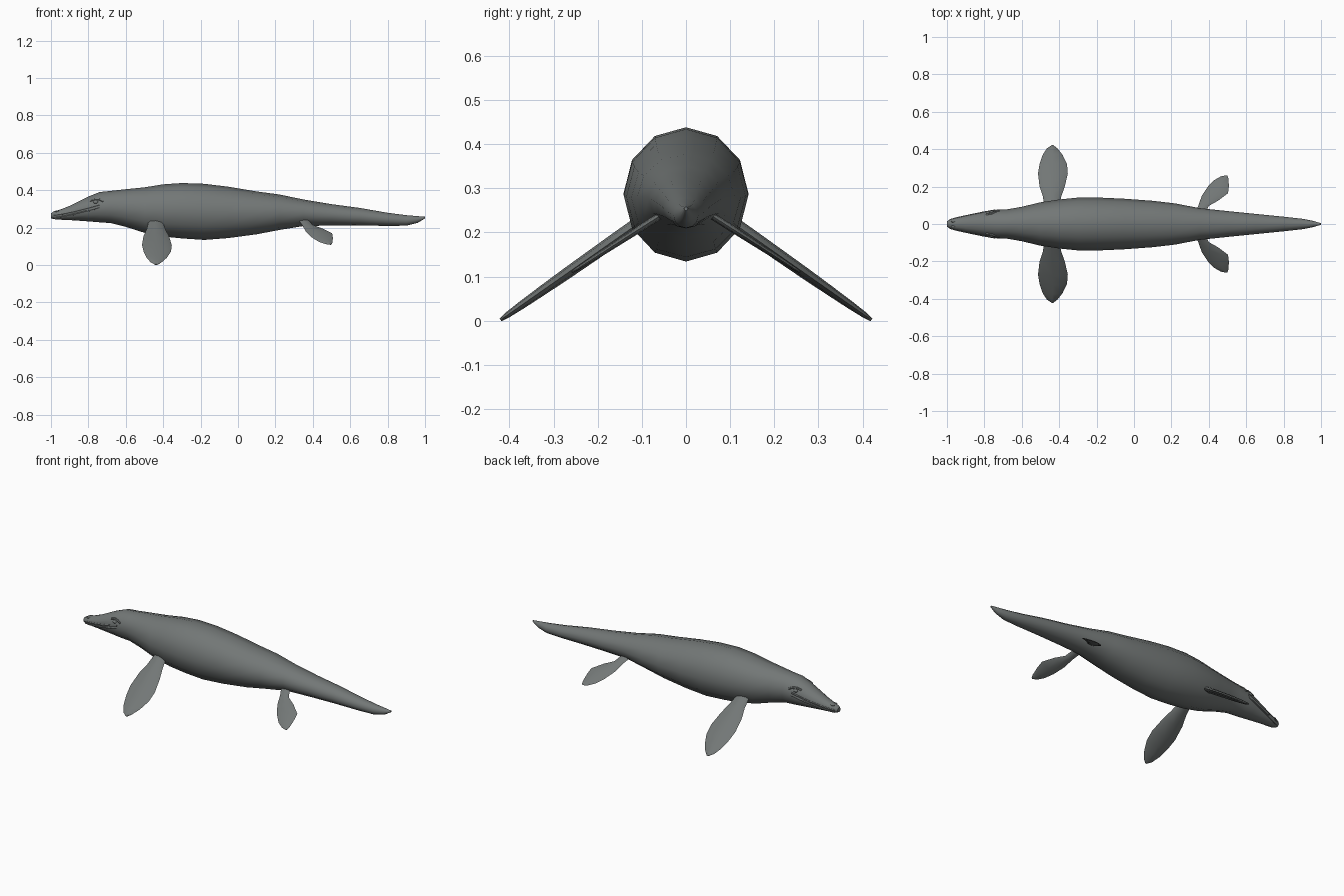
import bpy, bmesh, math
from mathutils import Vector

cube = bpy.data.objects.get("Cube")
if cube:
    bpy.data.objects.remove(cube, do_unlink=True)

skin = bpy.data.materials.new("slate grey skin")
skin.use_nodes = True
GREY = (0.17, 0.185, 0.182, 1)
skin.diffuse_color = GREY
skin.node_tree.nodes["Principled BSDF"].inputs["Base Color"].default_value = GREY


def finish(obj, angle=40):
    obj.data.materials.clear()
    obj.data.materials.append(skin)
    bpy.ops.object.select_all(action='DESELECT')
    bpy.context.view_layer.objects.active = obj
    obj.select_set(True)
    bpy.ops.object.shade_smooth_by_angle(angle=math.radians(angle))
    return obj


def loft(name, rings, angle=40):
    """Skin a list of equal-length point rings and cap both ends."""
    bm = bmesh.new()
    loops = [[bm.verts.new(p) for p in ring] for ring in rings]
    n = len(loops[0])
    for a, b in zip(loops, loops[1:]):
        for i in range(n):
            j = (i + 1) % n
            bm.faces.new((a[i], a[j], b[j], b[i]))
    bm.faces.new(loops[0])
    bm.faces.new(loops[-1])
    bmesh.ops.recalc_face_normals(bm, faces=bm.faces)
    mesh = bpy.data.meshes.new(name)
    bm.to_mesh(mesh)
    bm.free()
    obj = bpy.data.objects.new(name, mesh)
    bpy.context.collection.objects.link(obj)
    return finish(obj, angle)


# Body stations from snout to tail: x, underside, back, half width
STATIONS = [
    (-1.0, .25, .276, .014), (-.985, .245, .287, .024), (-.95, .242, .296, .034),
    (-.9, .24, .316, .045), (-.8, .233, .366, .066), (-.74, .228, .39, .076),
    (-.68, .224, .396, .078), (-.6, .204, .405, .092), (-.5, .172, .415, .116),
    (-.4, .152, .431, .131), (-.3, .142, .438, .141), (-.18, .134, .434, .141),
    (-.05, .144, .418, .135), (.1, .164, .393, .124), (.22, .187, .377, .11),
    (.35, .208, .35, .085), (.5, .211, .325, .069), (.65, .211, .305, .054),
    (.8, .209, .279, .039), (.9, .21, .266, .028), (.96, .225, .261, .016),
    (1.0, .249, .258, .004)]
SIDES = 12


def body_ring(x, low, high, w):
    mid, h = (low + high) / 2, (high - low) / 2
    return [(x, w * math.sin(a), mid + h * math.cos(a))
            for a in (2 * math.pi * i / SIDES for i in range(SIDES))]


loft("body", [body_ring(*s) for s in STATIONS])


def body_side(x, z):
    """Half width of the body at a given length and height."""
    for a, b in zip(STATIONS, STATIONS[1:]):
        if a[0] <= x <= b[0]:
            t = (x - a[0]) / (b[0] - a[0])
            low, high, w = (a[k] + t * (b[k] - a[k]) for k in (1, 2, 3))
            u = (z - (low + high) / 2) / ((high - low) / 2)
            return w * math.sqrt(max(0, 1 - u * u))
    return 0


# Flippers: leading and trailing (x, y) pairs from root to tip
FORE = [((-.48, .1), (-.4, .1)), ((-.488, .15), (-.388, .15)), ((-.505, .2), (-.37, .2)),
        ((-.513, .27), (-.354, .27)), ((-.505, .32), (-.358, .32)),
        ((-.488, .37), (-.382, .37)), ((-.465, .405), (-.41, .405)), ((-.442, .42), (-.43, .42))]
HIND = [((.325, .06), (.38, .06)), ((.345, .1), (.4, .097)), ((.362, .15), (.45, .125)),
        ((.395, .2), (.503, .165)), ((.43, .235), (.507, .2)),
        ((.465, .255), (.506, .24)), ((.493, .26), (.5, .257))]


def flipper(name, outline, side, root_y, root_z, slope, thick):
    normal = Vector((0, slope, 1)).normalized()
    rings = []
    for k, pair in enumerate(outline):
        lead, trail = (Vector((x, y, root_z - slope * (y - root_y))) for x, y in pair)
        t = thick * (1 - .75 * (k / (len(outline) - 1)) ** 2)
        ring = []
        for i in range(8):
            a = math.pi * i / 4
            p = lead.lerp(trail, .5 - .5 * math.cos(a)) + normal * t * math.sin(a)
            ring.append((p.x, side * p.y, p.z))
        rings.append(ring)
    loft(name, rings, 60)


def tube(name, points, radius):
    curve = bpy.data.curves.new(name, 'CURVE')
    curve.dimensions = '3D'
    curve.bevel_depth = radius
    curve.bevel_resolution = 1
    curve.use_fill_caps = True
    spline = curve.splines.new('POLY')
    spline.points.add(len(points) - 1)
    for sp, p in zip(spline.points, points):
        sp.co = (*p, 1)
    obj = bpy.data.objects.new(name, curve)
    bpy.context.collection.objects.link(obj)
    bpy.context.view_layer.objects.active = obj
    bpy.ops.object.select_all(action='DESELECT')
    obj.select_set(True)
    bpy.ops.object.convert(target='MESH')
    finish(bpy.context.object)


def ellipsoid(name, place, size):
    bpy.ops.mesh.primitive_uv_sphere_add(segments=12, ring_count=8, location=place)
    obj = bpy.context.object
    obj.name = name
    obj.scale = size
    finish(obj)


for label, side in (("left", 1), ("right", -1)):
    flipper(label + "_fore_flipper", FORE, side, .12, .212, .7, .015)
    flipper(label + "_hind_flipper", HIND, side, .08, .224, .64, .008)

    # Lips follow the flank of the head up to the jaw corner
    for lip, drop in (("upper", 0), ("lower", .014)):
        path = []
        for i in range(9):
            x = -.985 + .245 * i / 8
            z = .266 + .055 * (i / 8) ** 1.3 - drop
            path.append((x, side * (body_side(x, z) - .003), z))
        tube(label + "_" + lip + "_lip", path, .005)

    # Eye with a brow ridge above it
    eye_x, eye_z = -.76, .336
    y = side * (body_side(eye_x, eye_z) - .004)
    ellipsoid(label + "_eye", (eye_x, y, eye_z), (.014, .009, .009))
    brow = [(x, side * (body_side(x, z) - .003), z)
            for x, z in ((-.79, .342), (-.765, .35), (-.74, .349), (-.72, .34))]
    tube(label + "_brow", brow, .006)
    ellipsoid(label + "_nostril", (-.965, side * .014, .287), (.014, .006, .005))
